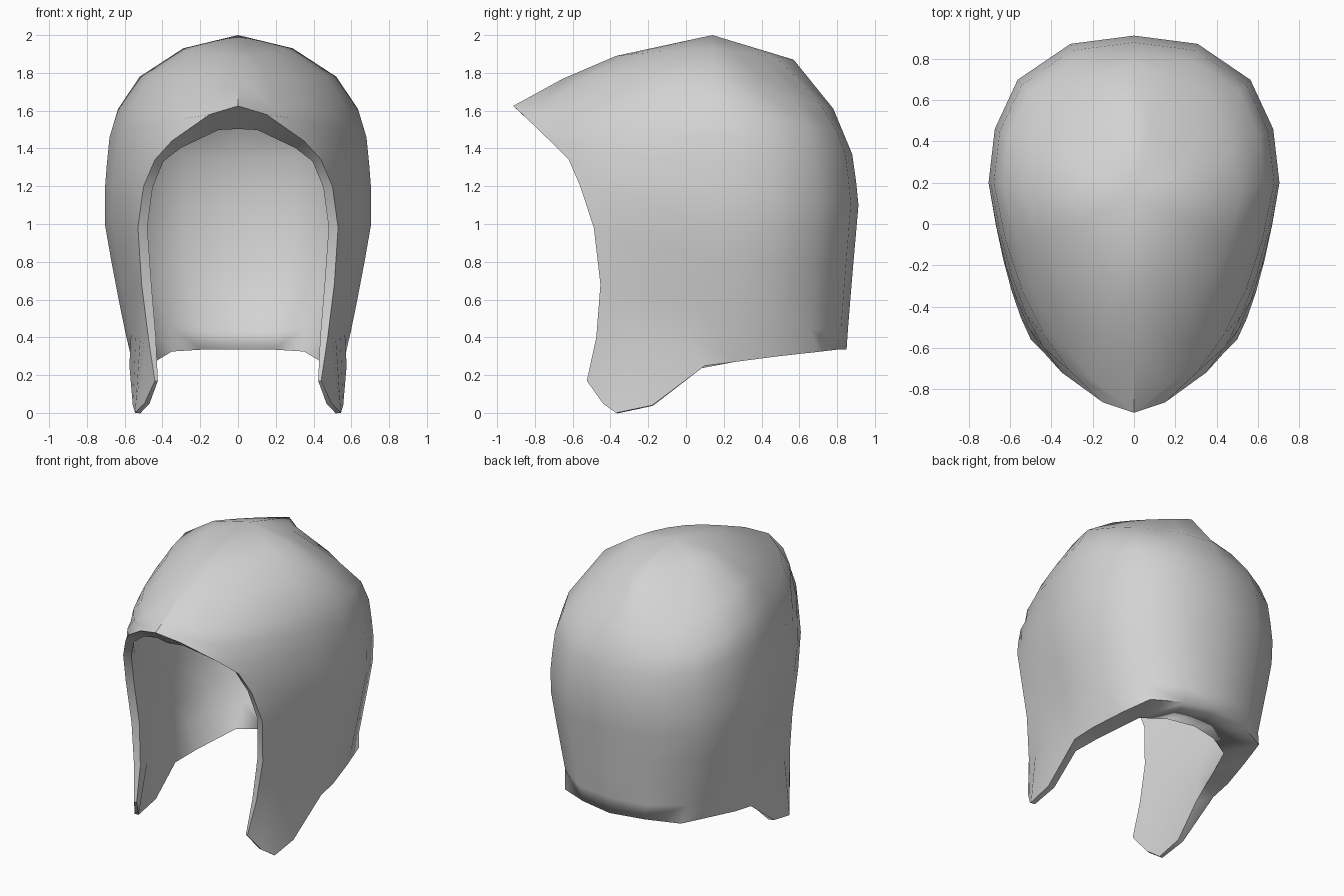
import bpy, bmesh, math
from mathutils import Vector

cube = bpy.data.objects.get("Cube")
if cube:
    bpy.data.objects.remove(cube, do_unlink=True)

FRONT = 5                   # segments from front edge to side
# Quarter from side to back, as fractions of width and depth: round, and nearly straight
ROUND = [(1, 0), (.957, .366), (.80, .70), (.437, .944), (0, 1)]
FLAT = [(1, 0), (.80, .27), (.55, .54), (.28, .79), (0, 1)]

# Each ring of the left half: front edge point, side point, back (y, z), roundness
RINGS = [
    ((0, -.37, 1.89), (.29, .14, 1.93), (.57, 1.87), 0),
    ((0, -.65, 1.77), (.52, .16, 1.78), (.78, 1.61), .7),
    ((0, -.915, 1.625), (.635, .2, 1.61), (.83, 1.49), 1),
    ((.15, -.865, 1.58), (.68, .2, 1.46), (.88, 1.37), 1),
    ((.35, -.72, 1.44), (.695, .2, 1.31), (.90, 1.23), 1),
    ((.44, -.62, 1.34), (.705, .2, 1.18), (.913, 1.10), 1),
    ((.50, -.56, 1.20), (.705, .2, 1.00), (.90, .95), 1),
    ((.53, -.488, .98), (.67, .2, .80), (.885, .78), 1),
    ((.51, -.453, .68), (.628, .2, .58), (.87, .60), 1),
    ((.475, -.475, .40), (.595, .2, .42), (.858, .45), 1),
]
# Lower rim, from cheek guard to the middle of the nape
RIM = [(.44, -.525, .17), (.495, -.44, .05), (.545, -.37, 0), (.557, -.18, .04),
       (.575, .1, .25), (.56, .26, .27), (.508, .49, .3), (.45, .70, .323),
       (.24, .80, .335), (0, .85, .335)]
# Inner edge of the broad lip under the sides and nape, by rim column
LIP = {4: (.50, .02, .225), 5: (.45, .18, .265), 6: (.40, .33, .295),
       7: (.35, .47, .325), 8: (.19, .56, .335), 9: (0, .60, .335)}


def ring_points(front, side, back, roundness):
    """Shallow curve from the front edge to the side, then a quarter to the back."""
    f, s = Vector(front), Vector(side)
    cy = f.y + .3 * (s.y - f.y)
    c = Vector((s.x - .155 * (s.y - cy), cy, (f.z + s.z) / 2))
    pts = []
    for j in range(FRONT):
        t = j / FRONT
        pts.append(f * (1 - t) ** 2 + c * 2 * t * (1 - t) + s * t * t)
    for flat, full in zip(FLAT, ROUND):
        kx, ky = Vector(flat).lerp(Vector(full), roundness)
        pts.append(Vector((s.x * kx, s.y + (back[0] - s.y) * ky,
                           s.z + (back[1] - s.z) * ky)))
    return pts


# Half shell surface
bm = bmesh.new()
apex = bm.verts.new((0, .14, 2.0))
grid = [[bm.verts.new(p) for p in ring_points(*r)] for r in RINGS]
grid.append([bm.verts.new(p) for p in RIM])
for a, b in zip(grid[0], grid[0][1:]):
    bm.faces.new((apex, a, b))
for up, low in zip(grid, grid[1:]):
    for j in range(len(RIM) - 1):
        bm.faces.new((up[j], low[j], low[j + 1], up[j + 1]))
bm.verts.index_update()
index = [[v.index for v in row] for row in grid]
mesh = bpy.data.meshes.new("helmet_shell")
bm.to_mesh(mesh)
bm.free()
shell = bpy.data.objects.new("helmet_shell", mesh)
bpy.context.collection.objects.link(shell)

# Wall thickness: heavier at the brow and nape, thin at the cheek tips
group = shell.vertex_groups.new(name="thickness")
group.add(list(range(len(mesh.vertices))), .38, 'REPLACE')
for row, col, weight in ((1, 0, .5), (2, 0, .85), (2, 1, .5), (3, 0, .65), (3, 1, .45),
                         (4, 0, .45), (-1, 0, .12), (-1, 1, .2), (-1, 2, .2),
                         (-1, 3, .3), (-2, 0, .3), (-2, 5, .5), (-2, 6, .7),
                         (-2, 7, 1), (-2, 8, 1), (-2, 9, 1), (-3, 7, .65),
                         (-3, 8, .6), (-3, 9, .6)):
    group.add([index[row][col]], weight, 'REPLACE')

mirror = shell.modifiers.new("mirror", 'MIRROR')
mirror.use_clip = True
solid = shell.modifiers.new("wall", 'SOLIDIFY')
solid.thickness = .14
solid.offset = -1
solid.vertex_group = "thickness"

# Plain grey finish
grey = bpy.data.materials.new("light_grey")
grey.use_nodes = True
colour = (.65, .65, .65, 1)
grey.diffuse_color = colour
grey.node_tree.nodes["Principled BSDF"].inputs["Base Color"].default_value = colour
mesh.materials.append(grey)

# Apply the modifiers
bpy.ops.object.select_all(action='DESELECT')
shell.select_set(True)
bpy.context.view_layer.objects.active = shell
bpy.ops.object.modifier_apply(modifier="mirror")
outer_count = len(shell.data.vertices)
bpy.ops.object.modifier_apply(modifier="wall")
verts = shell.data.vertices

# Slope the underside of the brow back into the helmet
for v in verts[outer_count:]:
    if v.co.y < -.65 and v.co.z > 1.42:
        v.co += Vector((0, .07, -.02))

# Widen the lip: move the inner partner of each rim point inward on both sides
for i in range(outer_count):
    x, y, z = verts[i].co
    for col, target in LIP.items():
        if (Vector((abs(x), y, z)) - Vector(RIM[col])).length < .001:
            verts[outer_count + i].co = (math.copysign(target[0], x), *target[1:])

# Smooth shading with crisp rims, a ridge on the brow and a soft nape lip
bpy.ops.object.shade_smooth_by_angle(angle=math.radians(40))
for e in shell.data.edges:
    a, b = (verts[i].co for i in e.vertices)
    if max(abs(a.x), abs(b.x)) < .3 and min(a.y, b.y) > .5 and max(a.z, b.z) < .4:
        e.use_edge_sharp = False
    if max(abs(a.x), abs(b.x)) < .001 and max(a.y, b.y) < -.6 and min(a.z, b.z) > 1.6:
        e.use_edge_sharp = True
